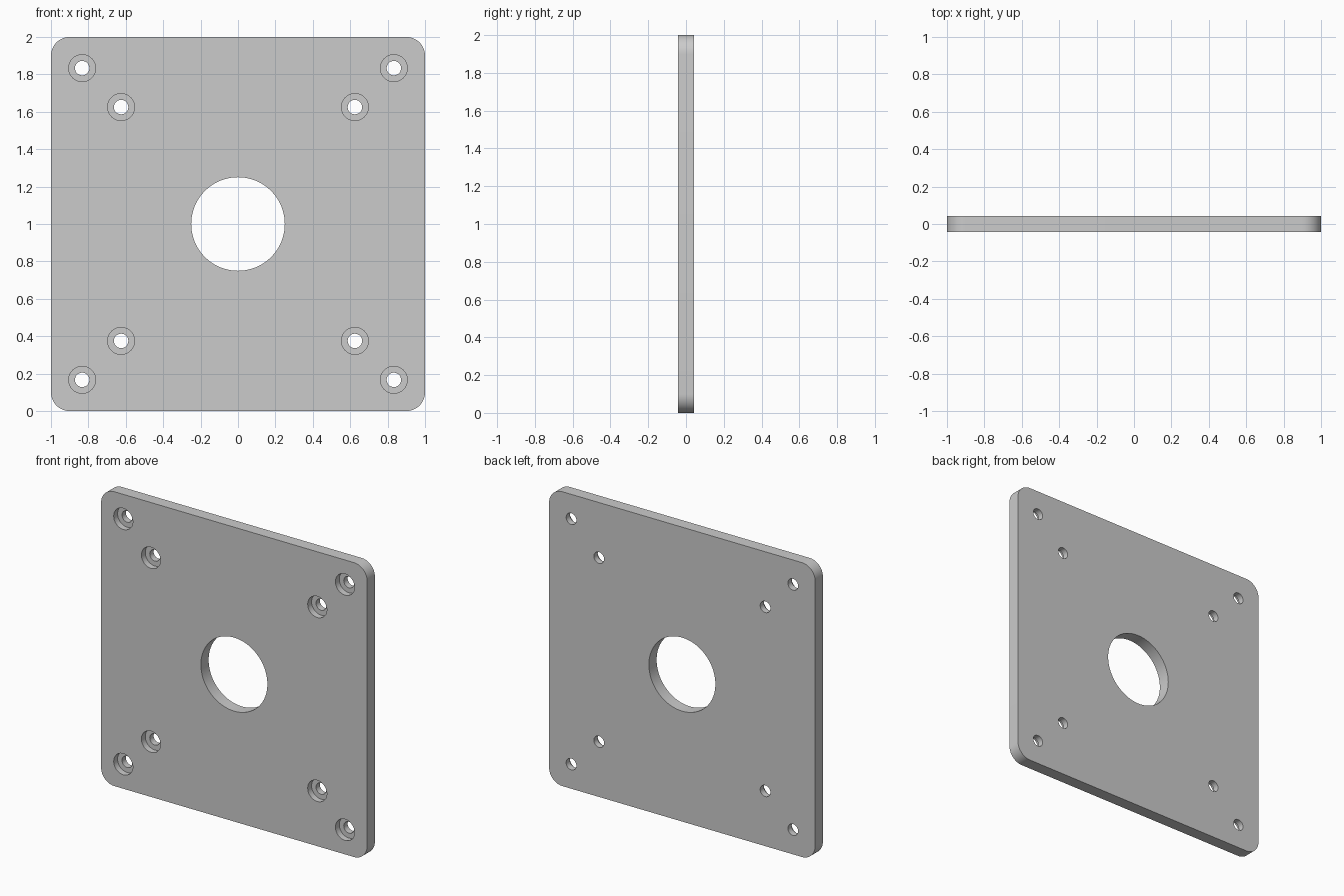
import bpy, bmesh
from math import sin, cos, pi, radians

if "Cube" in bpy.data.objects:
    bpy.data.objects.remove(bpy.data.objects["Cube"])

T = 1 / 24          # half thickness
R = 0.1             # corner radius


def new_object(name, bm):
    bmesh.ops.recalc_face_normals(bm, faces=bm.faces)
    mesh = bpy.data.meshes.new(name)
    bm.to_mesh(mesh)
    bm.free()
    obj = bpy.data.objects.new(name, mesh)
    bpy.context.collection.objects.link(obj)
    return obj


def lathe(bm, x, z, profile, n):
    """Closed solid turned about the y direction; profile holds (radius, y)."""
    rings = [[bm.verts.new((x + r * cos(2 * pi * i / n), y, z + r * sin(2 * pi * i / n)))
              for i in range(n)] for r, y in profile]
    for a, b in zip(rings, rings[1:]):
        for i in range(n):
            j = (i + 1) % n
            bm.faces.new((a[i], a[j], b[j], b[i]))
    bm.faces.new(rings[0])
    bm.faces.new(rings[-1])


# Rounded square plate
bm = bmesh.new()
outline = []
for k, (sx, sz) in enumerate([(1, 1), (-1, 1), (-1, -1), (1, -1)]):
    for i in range(13):
        a = pi / 2 * (k + i / 12)
        outline.append(bm.verts.new((sx * (1 - R) + R * cos(a), -T,
                                     1 + sz * (1 - R) + R * sin(a))))
face = bm.faces.new(outline)
ext = bmesh.ops.extrude_face_region(bm, geom=[face])
bmesh.ops.translate(bm, vec=(0, 2 * T, 0),
                    verts=[v for v in ext["geom"] if isinstance(v, bmesh.types.BMVert)])
plate = new_object("mounting_plate", bm)

# Cutter: central bore and eight counterbored screw holes
bm = bmesh.new()
lathe(bm, 0, 1, [(0.25, -0.1), (0.25, 0.1)], 96)
for d in (0.625, 0.8333):
    for sx in (-1, 1):
        for sz in (-1, 1):
            lathe(bm, sx * d, 1 + sz * d,
                  [(0.072, -0.1), (0.072, 0), (0.0385, 0), (0.0385, 0.1)], 40)
cutter = new_object("hole_cutter", bm)
cutter.hide_render = True

# Cut the holes, then discard the cutter
mod = plate.modifiers.new("holes", "BOOLEAN")
mod.operation = "DIFFERENCE"
mod.solver = "EXACT"
mod.object = cutter
bpy.context.view_layer.objects.active = plate
plate.select_set(True)
bpy.ops.object.modifier_apply(modifier=mod.name)
bpy.data.objects.remove(cutter)
bpy.ops.object.shade_smooth_by_angle(angle=radians(30))
